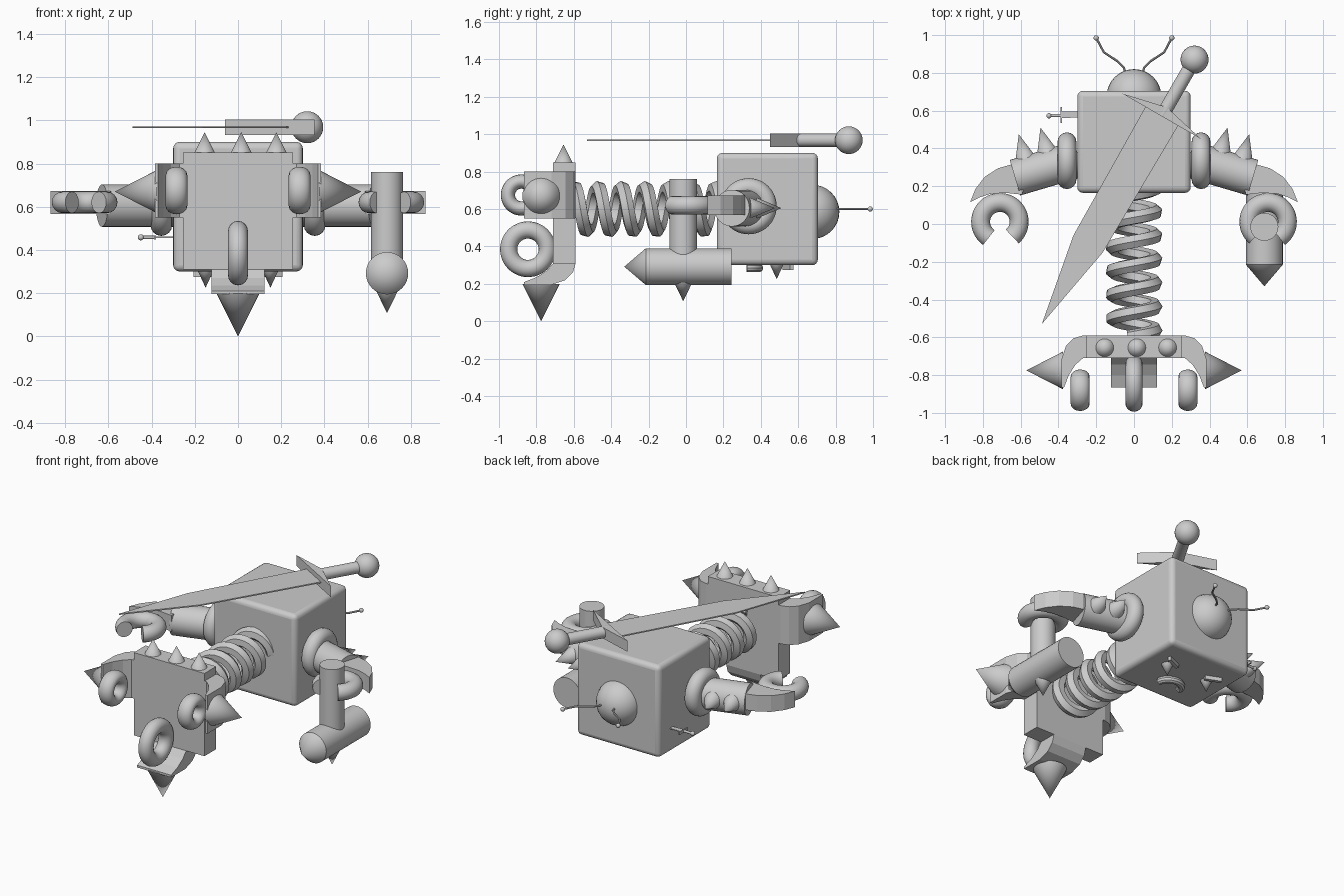
import bpy, bmesh, math
from math import sin, cos, pi, radians
from mathutils import Vector, Matrix

if "Cube" in bpy.data.objects:
    bpy.data.objects.remove(bpy.data.objects["Cube"])


def finish(name, angle=35):
    o = bpy.context.object
    o.name = name
    bpy.ops.object.shade_smooth_by_angle(angle=radians(angle))
    return o


def cone(name, a, b, r1, r2=0.0, n=32):
    """Cylinder or cone running from a to b."""
    a, b = Vector(a), Vector(b)
    d = b - a
    bpy.ops.mesh.primitive_cone_add(vertices=n, radius1=r1, radius2=r2, depth=d.length,
                                    location=(a + b) / 2,
                                    rotation=d.to_track_quat('Z', 'Y').to_euler())
    return finish(name)


def rod(name, a, b, r, n=32):
    return cone(name, a, b, r, r, n)


def ball(name, c, r):
    bpy.ops.mesh.primitive_uv_sphere_add(segments=32, ring_count=16, radius=r, location=c)
    return finish(name)


def ring(name, c, major, minor, widen=1.0):
    """Torus with its axis along x."""
    bpy.ops.mesh.primitive_torus_add(major_segments=48, minor_segments=16, location=c,
                                     rotation=(0, pi / 2, 0), major_radius=major, minor_radius=minor)
    bpy.context.object.scale.z = widen
    return finish(name)


def tube(name, pts, r, res=3, angle=35):
    cu = bpy.data.curves.new(name, 'CURVE')
    cu.dimensions = '3D'
    cu.bevel_depth, cu.bevel_resolution, cu.use_fill_caps = r, res, True
    sp = cu.splines.new('POLY')
    sp.points.add(len(pts) - 1)
    for p, q in zip(sp.points, pts):
        p.co = (*q, 1)
    o = bpy.data.objects.new(name, cu)
    bpy.context.collection.objects.link(o)
    bpy.ops.object.select_all(action='DESELECT')
    o.select_set(True)
    bpy.context.view_layer.objects.active = o
    bpy.ops.object.convert(target='MESH')
    return finish(name, angle)


def prism(name, profile, lo, hi, place):
    """Extrude a 2D profile from lo to hi; place maps (u, v, w) to world space."""
    bm = bmesh.new()
    f = bm.faces.new([bm.verts.new(place(u, v, lo)) for u, v in profile])
    move = Vector(place(0, 0, hi)) - Vector(place(0, 0, lo))
    new = bmesh.ops.extrude_face_region(bm, geom=[f])['geom']
    bmesh.ops.translate(bm, vec=move, verts=[v for v in new if isinstance(v, bmesh.types.BMVert)])
    bmesh.ops.recalc_face_normals(bm, faces=bm.faces)
    me = bpy.data.meshes.new(name)
    bm.to_mesh(me)
    bm.free()
    o = bpy.data.objects.new(name, me)
    bpy.context.collection.objects.link(o)
    return o


def box(name, lo, hi, bevel=0.0):
    lo, hi = Vector(lo), Vector(hi)
    bpy.ops.mesh.primitive_cube_add(size=1, location=(lo + hi) / 2)
    o = bpy.context.object
    o.scale = hi - lo
    bpy.ops.object.transform_apply(location=False, rotation=False, scale=True)
    if bevel:
        m = o.modifiers.new("bevel", 'BEVEL')
        m.width, m.segments = bevel, 4
    return finish(name)


# Body and domed head
box("body", (-0.3, 0.165, 0.3), (0.3, 0.705, 0.9), 0.03)
ball("head_dome", (0, 0.675, 0.585), 0.145)

# Coil spring waist
turns, y0, y1 = 6.3, 0.19, -0.6
steps = int(turns * 24)
tube("spring", [(0.112 * cos(2 * pi * i / 24), y0 + (y1 - y0) * i / steps, 0.6 + 0.112 * sin(2 * pi * i / 24))
                for i in range(steps + 1)], 0.039, 1)

# Three-clawed foot plate
box("foot_plate", (-0.255, -0.71, 0.31), (0.255, -0.59, 0.85))
claw = [(0.24, -0.59), (0.27, -0.59), (0.32, -0.605), (0.36, -0.645), (0.385, -0.72), (0.385, -0.865),
        (0.37, -0.865), (0.345, -0.80), (0.31, -0.745), (0.27, -0.71), (0.24, -0.71)]
prism("lower_claw", claw, -0.123, 0.123, lambda u, v, w: (w, v, 0.58 - u))
cone("lower_claw_spike", (0, -0.775, 0.2), (0, -0.775, 0), 0.1)
ring("lower_foot_ring", (0, -0.845, 0.385), 0.103, 0.046)
for x in (-0.155, 0.015, 0.178):
    cone("plate_spike", (x, -0.655, 0.845), (x, -0.655, 0.945), 0.05)

for s, side in ((-1, "left"), (1, "right")):
    # Side claws with spikes and rings
    prism(side + "_claw", claw, 0.55, 0.8, lambda u, v, w: (s * u, v, w))
    cone(side + "_claw_spike", (s * 0.375, -0.775, 0.67), (s * 0.57, -0.775, 0.67), 0.1)
    ring(side + "_foot_ring", (s * 0.285, -0.88, 0.675), 0.072, 0.038, 1.32)

    # Shoulders and upper arms
    ring(side + "_shoulder", (s * 0.355, 0.335, 0.615), 0.1, 0.05)
    rod(side + "_upper_arm", (s * 0.29, 0.345, 0.605), (s * 0.63, 0.245, 0.605), 0.098)
    for x, y in ((0.46, 0.38), (0.575, 0.345)):
        cone(side + "_arm_spike", (s * x, y, 0.605), (s * (x + 0.035), y + 0.13, 0.605), 0.055)

    # Curved forearm and open hand ring
    forearm = [(0.58, 0.3), (0.65, 0.315), (0.72, 0.295), (0.79, 0.25), (0.84, 0.185), (0.868, 0.115),
               (0.82, 0.14), (0.76, 0.16), (0.68, 0.165), (0.59, 0.155)]
    prism(side + "_forearm", forearm, 0.567, 0.672, lambda u, v, w: (s * u, v, w))
    arc = [radians(230 - i * 285 / 40) for i in range(41)]
    tube(side + "_hand", [(s * (0.71 + 0.102 * cos(t)), 0.012 + 0.102 * sin(t), 0.62) for t in arc], 0.05, 6)

    # Antennae
    pts = [(s * x, y, 0.6) for x, y in ((0.045, 0.8), (0.055, 0.83), (0.085, 0.86), (0.16, 0.91), (0.2, 0.985))]
    tube(side + "_antenna", pts, 0.006)
    ball(side + "_antenna_tip", pts[-1], 0.014)

    # Face on the underside: eyes and brows
    cone(side + "_eye_spike", (s * 0.15, 0.485, 0.305), (s * 0.15, 0.485, 0.225), 0.037)
    prism(side + "_brow", [(0.11, 0.515), (0.205, 0.555), (0.198, 0.575), (0.102, 0.535)], 0.275, 0.31,
          lambda u, v, w: (s * u, v, w))

# Mouth
tube("mouth", [(0.075 * cos(pi * i / 16), 0.325 + 0.065 * sin(pi * i / 16), 0.285) for i in range(17)], 0.023)

# Hammer held in the right hand
rod("hammer_handle", (0.69, -0.015, 0.76), (0.69, -0.015, 0.3), 0.074)
rod("hammer_head", (0.69, -0.215, 0.292), (0.69, 0.242, 0.292), 0.098)
cone("hammer_point", (0.69, -0.215, 0.292), (0.69, -0.33, 0.292), 0.098)
cone("hammer_spike", (0.69, -0.015, 0.21), (0.69, -0.015, 0.107), 0.05)

# Sword lying across the back: u across, v along the blade
def sword(u, v, w):
    return (0.147 + 0.866 * u + 0.5 * v, 0.57 - 0.5 * u + 0.866 * v, w)

prism("sword_blade", [(-0.1, 0.01), (-0.09, -0.78), (0, -1.27), (0.09, -0.78), (0.1, 0.01)], 0.964, 0.972, sword)
prism("sword_guard", [(-0.24, 0), (0.24, 0), (0, 0.055)], 0.932, 1.003, sword)
rod("sword_grip", sword(0, 0, 0.968), sword(0, 0.33, 0.968), 0.036)
ball("sword_pommel", sword(0, 0.347, 0.968), 0.074)

# Small dagger stuck in the left side
prism("dagger_blade", [(-0.29, 0.565), (-0.38, 0.56), (-0.38, 0.595), (-0.29, 0.595)], 0.455, 0.461,
      lambda u, v, w: (u, v, w))
box("dagger_guard", (-0.388, 0.535, 0.449), (-0.38, 0.62, 0.467))
rod("dagger_grip", (-0.38, 0.574, 0.458), (-0.45, 0.574, 0.458), 0.008, 12)
ball("dagger_pommel", (-0.45, 0.573, 0.458), 0.014)
